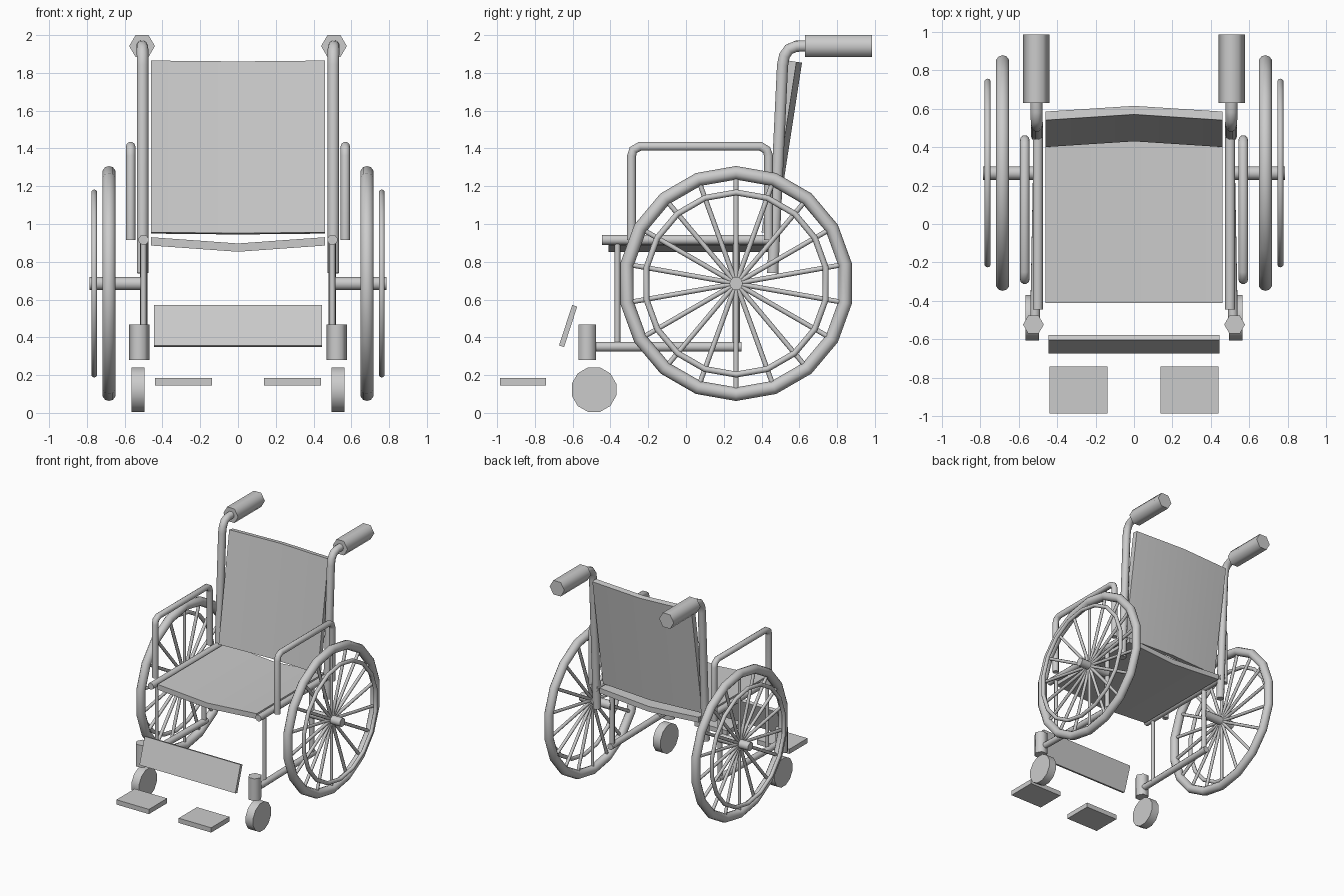
import bpy, bmesh
from math import pi, sin, cos, radians
from mathutils import Vector, Matrix

if "Cube" in bpy.data.objects:
    bpy.data.objects.remove(bpy.data.objects["Cube"])


def finish(ob, mirror=True, angle=65):
    bpy.ops.object.select_all(action='DESELECT')
    ob.select_set(True)
    bpy.context.view_layer.objects.active = ob
    bpy.ops.object.shade_smooth_by_angle(angle=radians(angle))
    if mirror:
        ob.modifiers.new("mirror", 'MIRROR').use_mirror_merge = False
    return ob


def new_object(name, bm, mirror=True):
    bmesh.ops.recalc_face_normals(bm, faces=bm.faces)
    me = bpy.data.meshes.new(name)
    bm.to_mesh(me)
    bm.free()
    ob = bpy.data.objects.new(name, me)
    bpy.context.collection.objects.link(ob)
    return finish(ob, mirror)


def add_rod(bm, a, b, r, sides, roll=0.0):
    a, b = Vector(a), Vector(b)
    d = b - a
    rot = Vector((0, 0, 1)).rotation_difference(d).to_matrix().to_4x4()
    m = Matrix.Translation((a + b) / 2) @ rot @ Matrix.Rotation(roll, 4, 'Z')
    bmesh.ops.create_cone(bm, cap_ends=True, segments=sides, radius1=r,
                          radius2=r, depth=d.length, matrix=m)


def rod(name, a, b, r, sides=10, roll=0.0):
    bm = bmesh.new()
    add_rod(bm, a, b, r, sides, roll)
    return new_object(name, bm)


def tube(name, pts, r):
    cu = bpy.data.curves.new(name, 'CURVE')
    cu.dimensions = '3D'
    cu.bevel_depth = r
    cu.bevel_resolution = 3
    cu.use_fill_caps = True
    sp = cu.splines.new('POLY')
    sp.points.add(len(pts) - 1)
    for p, co in zip(sp.points, pts):
        p.co = (*co, 1)
    ob = bpy.data.objects.new(name, cu)
    bpy.context.collection.objects.link(ob)
    bpy.ops.object.select_all(action='DESELECT')
    ob.select_set(True)
    bpy.context.view_layer.objects.active = ob
    bpy.ops.object.convert(target='MESH')
    return finish(bpy.context.object)


def ring(name, x, major, minor):
    bpy.ops.mesh.primitive_torus_add(major_segments=18, minor_segments=10,
                                     major_radius=major, minor_radius=minor,
                                     location=(x, AXY, AXZ), rotation=(0, pi / 2, 0))
    ob = bpy.context.object
    ob.name = name
    bpy.ops.object.transform_apply(location=True, rotation=True, scale=True)
    return finish(ob)


def box(name, center, size, tilt=0.0, mirror=False):
    bm = bmesh.new()
    m = Matrix.Translation(center) @ Matrix.Rotation(tilt, 4, 'X') @ Matrix.Diagonal((*size, 1))
    bmesh.ops.create_cube(bm, size=1, matrix=m)
    return new_object(name, bm, mirror)


def sling(name, origin, along, normal, length, thick, sag):
    """Fabric panel with a shallow V cross-section, extruded along a direction."""
    o, u, n = Vector(origin), Vector(along), Vector(normal)
    prof = [(-0.46, 0), (0, sag), (0.46, 0), (0.46, thick), (0, sag + thick), (-0.46, thick)]
    bm = bmesh.new()
    ends = [[bm.verts.new(o + Vector((x, 0, 0)) + n * h + u * k) for x, h in prof]
            for k in (0, length)]
    for e in ends:
        bm.faces.new((e[0], e[1], e[4], e[5]))
        bm.faces.new((e[1], e[2], e[3], e[4]))
    for i in range(6):
        j = (i + 1) % 6
        bm.faces.new((ends[0][i], ends[0][j], ends[1][j], ends[1][i]))
    return new_object(name, bm, False)


AXY, AXZ = 0.265, 0.685   # big wheel axle position

# Big wheels: tyre, hand rim, spokes, axle
ring("tyre", 0.683, 0.586, 0.036)
ring("hand_rim", 0.761, 0.482, 0.016)
bm = bmesh.new()
for i in range(18):
    t = i * pi / 9
    add_rod(bm, (0.683, AXY, AXZ),
            (0.683, AXY + 0.585 * sin(t), AXZ + 0.585 * cos(t)), 0.013, 8)
new_object("spokes", bm)
rod("axle", (0.5, AXY, AXZ), (0.785, AXY, AXZ), 0.035, 12)

# Seat and backrest
sling("seat", (0, -0.41, 0.93), (0, 1, 0), (0, 0, -1), 0.90, 0.044, 0.033)
a = radians(8.75)
sling("backrest", (0, 0.40, 0.956), (0, sin(a), cos(a)), (0, cos(a), -sin(a)), 0.92, 0.045, 0.03)

# Back posts with bent tops and grips
tube("back_post", [(0.505, 0.459, 0.74), (0.505, 0.511, 1.84), (0.505, 0.521, 1.89),
                   (0.506, 0.545, 1.925), (0.507, 0.585, 1.941), (0.508, 0.66, 1.942)], 0.031)
rod("push_grip", (0.508, 0.63, 1.942), (0.508, 0.985, 1.942), 0.068, 6, pi / 6)

# Armrests
X = 0.568
tube("armrest", [(X, -0.288, 0.915), (X, -0.288, 1.36), (X, -0.279, 1.392), (X, -0.245, 1.411),
                 (X, 0.395, 1.411), (X, 0.427, 1.392), (X, 0.437, 1.36), (X, 0.437, 0.915)], 0.025)

# Frame
rod("seat_rail", (0.5, -0.445, 0.916), (0.5, 0.49, 0.916), 0.027)
rod("front_post", (0.5, -0.363, 0.35), (0.5, -0.363, 0.91), 0.015, 8)
rod("rear_post", (0.5, AXY, 0.35), (0.5, AXY, 0.91), 0.02, 8)
rod("lower_rail", (0.515, -0.51, 0.35), (0.5, 0.293, 0.35), 0.026)

# Casters
rod("caster_stem", (0.523, -0.523, 0.28), (0.523, -0.523, 0.467), 0.054, 6, pi / 6)
rod("caster_wheel", (0.495, -0.487, 0.123), (0.565, -0.487, 0.123), 0.122, 12, pi / 12)

# Calf strap and footplates
box("calf_strap", (0, -0.624, 0.46), (0.89, 0.028, 0.225), radians(-18))
box("footplate", (0.289, -0.863, 0.166), (0.302, 0.242, 0.04), mirror=True)
